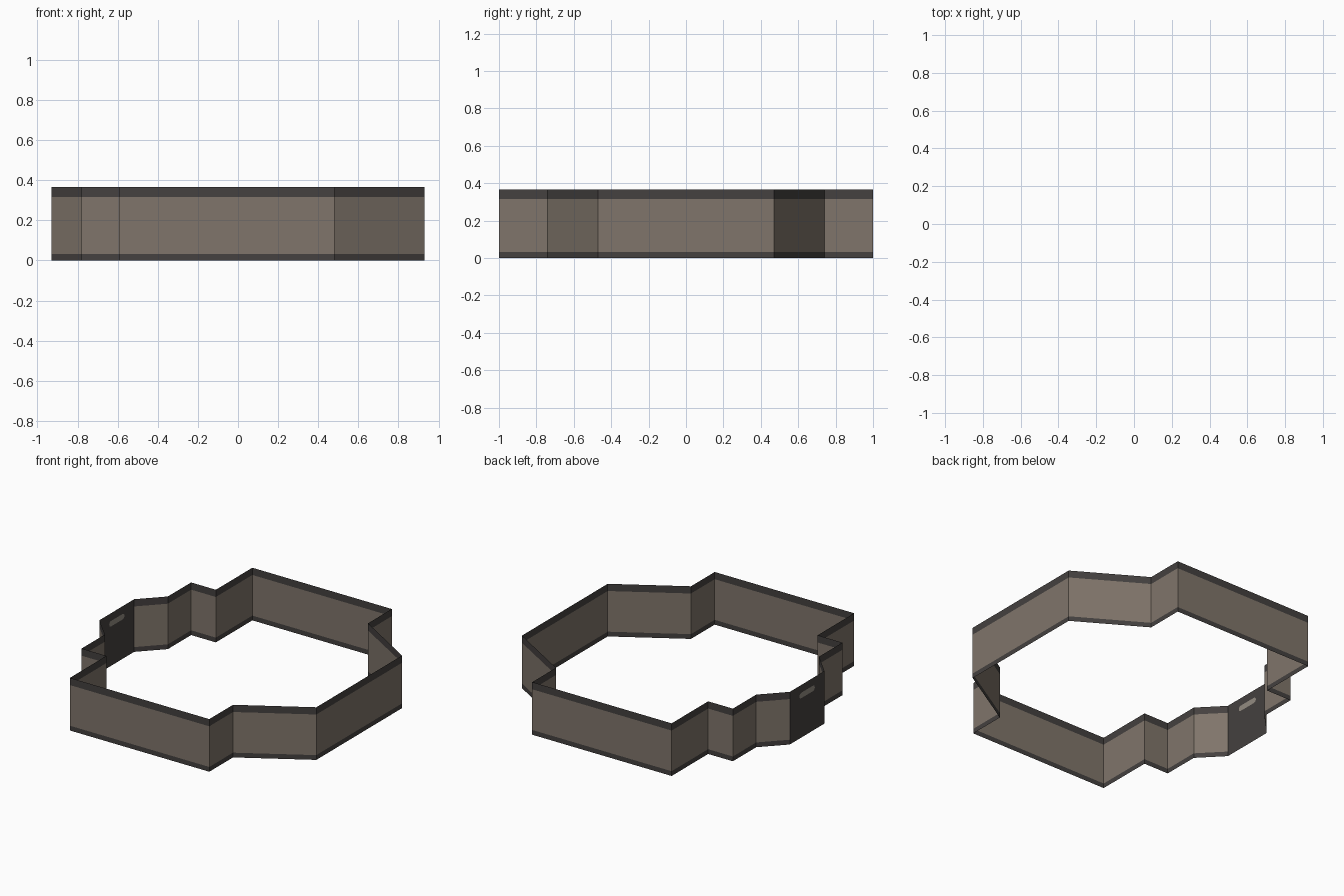
import bpy, bmesh, math

if "Cube" in bpy.data.objects:
    bpy.data.objects.remove(bpy.data.objects["Cube"])


def material(name, rgb):
    m = bpy.data.materials.new(name)
    m.diffuse_color = (*rgb, 1)
    m.use_nodes = True
    m.node_tree.nodes["Principled BSDF"].inputs["Base Color"].default_value = m.diffuse_color
    return m


stone = material("warm grey wall", (0.215, 0.178, 0.145))
dark = material("dark trim", (0.058, 0.052, 0.050))
pale = material("pale slot", (0.29, 0.26, 0.22))


def make_object(name, bm, mats):
    me = bpy.data.meshes.new(name)
    bm.to_mesh(me)
    bm.free()
    for m in mats:
        me.materials.append(m)
    ob = bpy.data.objects.new(name, me)
    bpy.context.collection.objects.link(ob)
    return ob


# Half of the floor outline, mirrored across y
half = [(-0.93, -0.19), (-0.78, -0.345), (-0.78, -0.60), (-0.59, -0.60),
        (-0.59, -1.0), (0.48, -1.0), (0.48, -0.74), (0.93, -0.47)]
outline = half + [(x, -y) for x, y in reversed(half)]
levels = [0, 0.033, 0.315, 0.365]
top = levels[-1]

# Single-sheet walls with skirting and top trim bands (left end left open)
bm = bmesh.new()
rows = [[bm.verts.new((x, y, z)) for x, y in outline] for z in levels]
for k in range(3):
    for i in range(len(outline) - 1):
        f = bm.faces.new((rows[k][i], rows[k][i + 1],
                          rows[k + 1][i + 1], rows[k + 1][i]))
        f.material_index = 0 if k == 1 else 1
make_object("perimeter_wall", bm, [stone, dark])

# Dark doorway panel at the left end, with a rounded pale slot cut in flush
bm = bmesh.new()
xd, yd = half[0]
sz, sy, r = 0.292, 0.065, 0.019


def vert(y, z):
    return bm.verts.new((xd, y, z))


slot = []
for side, start in ((1, -90), (-1, 90)):
    for j in range(7):
        a = math.radians(start + 30 * j)
        slot.append(vert(side * sy + r * math.cos(a), sz + r * math.sin(a)))
right, left = slot[3], slot[10]            # tips of the slot at +y and -y
upper = slot[3:11]                         # +y tip over the top to -y tip
lower = slot[10:] + slot[:4]               # -y tip under the bottom to +y tip
a, b = vert(-yd, 0), vert(yd, 0)
c, d = vert(yd, top), vert(-yd, top)
mp, mn = vert(-yd, sz), vert(yd, sz)       # panel edge points level with slot
bm.faces.new([a, b, mn] + lower + [mp])
bm.faces.new([mn, c, d, mp] + upper)
f = bm.faces.new(slot[::-1])
f.material_index = 1
bm.normal_update()
for f in bm.faces:
    if f.normal.x > 0:
        f.normal_flip()
make_object("doorway_panel", bm, [dark, pale])
